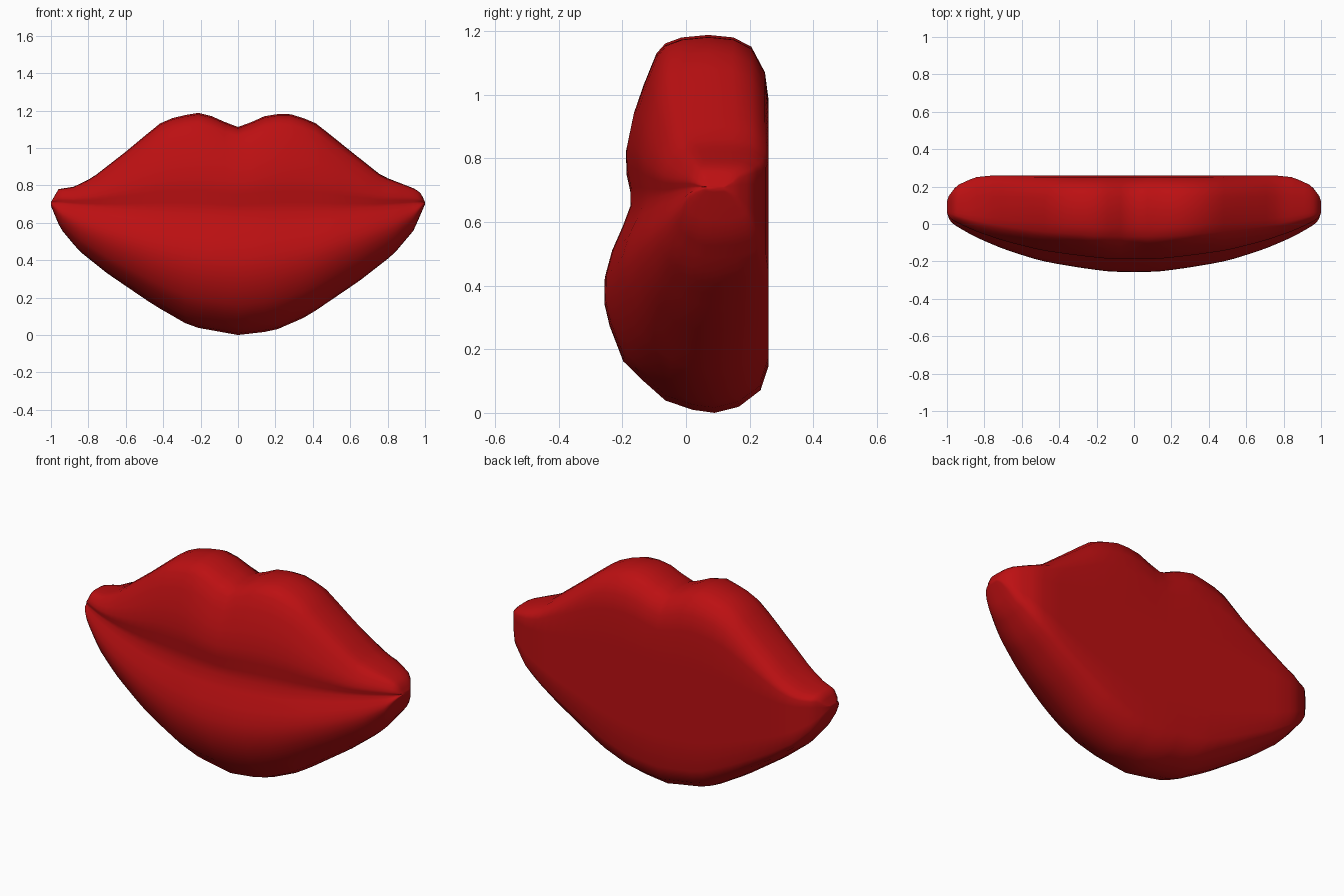
import bpy, bmesh, math

if "Cube" in bpy.data.objects:
    bpy.data.objects.remove(bpy.data.objects["Cube"])

# Outline and depth curves, each as (x, value) points
TOP = [(-1, .71), (-.96, .78), (-.88, .792), (-.78, .84), (-.6, .98), (-.42, 1.13), (-.33, 1.168),
       (-.21, 1.188), (-.12, 1.165), (-.02, 1.112), (.02, 1.112), (.13, 1.168), (.25, 1.187),
       (.32, 1.172), (.42, 1.13), (.6, .985), (.77, .85), (.95, .78), (.98, .755), (1, .71)]
BOTTOM = [(-1, .69), (-.95, .57), (-.85, .45), (-.7, .33), (-.45, .16), (-.25, .045), (0, 0),
          (.19, .022), (.37, .1), (.65, .29), (.83, .43), (.94, .56), (1, .70)]
FRONT = [(0, .35), (.12, .35), (.3, .325), (.5, .29), (.7, .225), (.85, .16), (.97, .09), (.99, .06), (1, .03)]
BACK = [(0, .17), (.75, .17), (.85, .16), (.95, .115), (.99, .06), (1, .03)]
MID_Y = .09

# Cross-section: (depth factor, height); height -1 bottom, 0 mouth line, 1 top
SECTION = [(0, -1), (.2, -.985), (.45, -.94), (.66, -.84), (.83, -.75), (.96, -.58), (1, -.47),
           (1, -.35), (.93, -.22), (.82, -.1), (.74, 0), (.75, .1), (.8, .22), (.81, .36), (.74, .56),
           (.64, .74), (.54, .89), (.46, .95), (.31, .985), (.06, 1),
           (-.35, .985), (-.68, .93), (-.93, .78), (-1, .61), (-1, .2), (-1, -.2), (-1, -.5),
           (-1, -.77), (-.85, -.89), (-.45, -.97)]


def interp(pts, x):
    for (x0, v0), (x1, v1) in zip(pts, pts[1:]):
        if x <= x1:
            return v0 + (v1 - v0) * (x - x0) / (x1 - x0)
    return pts[-1][1]


def section(bm, x):
    top, low = interp(TOP, x), interp(BOTTOM, x)
    mouth = min(max(.65 + .06 * x * x, low), top)
    f, b = interp(FRONT, abs(x)), interp(BACK, abs(x))
    ring = []
    for k, h in SECTION:
        y = MID_Y - k * (f if k > 0 else b)
        z = mouth + h * ((top - mouth) if h > 0 else (mouth - low))
        ring.append(bm.verts.new((x, y, z)))
    return ring


# Loft the lips from corner to corner, tighter towards the corners
bm = bmesh.new()
N = 44
rings = [section(bm, -math.cos(math.pi * i / N)) for i in range(N + 1)]
for r0, r1 in zip(rings, rings[1:]):
    for j in range(len(SECTION)):
        k = (j + 1) % len(SECTION)
        bm.faces.new((r0[j], r1[j], r1[k], r0[k]))
bm.faces.new(rings[0])
bm.faces.new(rings[-1])
bmesh.ops.remove_doubles(bm, verts=bm.verts, dist=.0005)
# Soften the creases between profile points
inner = [v for v in bm.verts if abs(v.co.x) < .97 and .03 < v.co.z < 1.15 and v.co.y < .2]
for _ in range(2):
    bmesh.ops.smooth_vert(bm, verts=inner, factor=.4, use_axis_y=True)
bmesh.ops.recalc_face_normals(bm, faces=bm.faces)
for face in bm.faces:
    face.smooth = True

mesh = bpy.data.meshes.new("lips")
bm.to_mesh(mesh)
bm.free()
lips = bpy.data.objects.new("lips", mesh)
bpy.context.collection.objects.link(lips)

red = bpy.data.materials.new("lipstick red")
red.diffuse_color = (.5, .005, .006, 1)
red.use_nodes = True
red.node_tree.nodes["Principled BSDF"].inputs["Base Color"].default_value = red.diffuse_color
mesh.materials.append(red)
